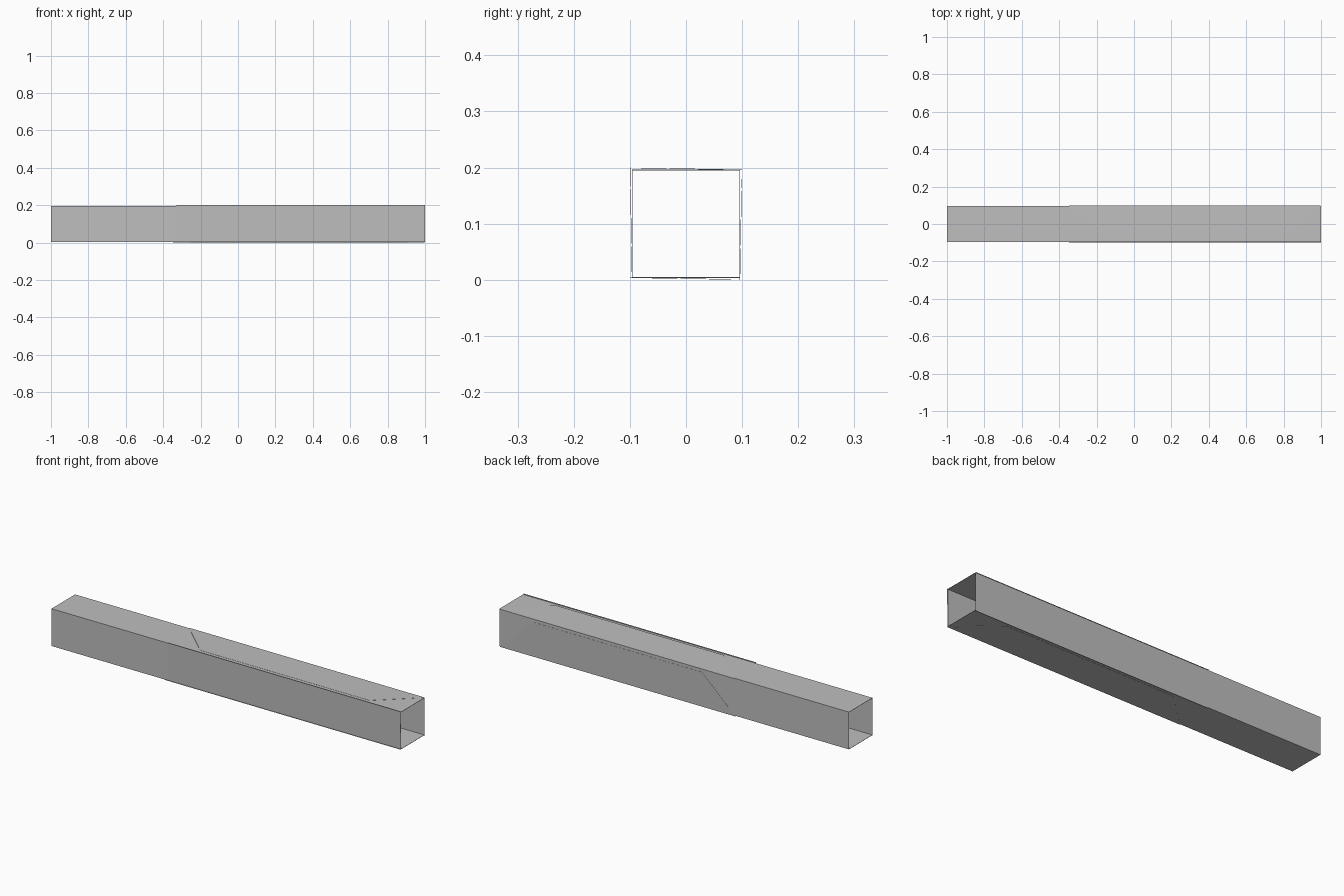
import bpy
import bmesh
from math import pi
from mathutils import Matrix, Vector

if "Cube" in bpy.data.objects:
    bpy.data.objects.remove(bpy.data.objects["Cube"], do_unlink=True)

HALF = 0.1        # half width of the beam
INNER = 0.0965    # outside of the straight sleeve
SHEET = 0.0008    # thickness of a folded sheet

grey = bpy.data.materials.new("sheet_grey")
grey.use_nodes = True
colour = (0.52, 0.52, 0.52, 1)
grey.diffuse_color = colour
grey.node_tree.nodes["Principled BSDF"].inputs["Base Color"].default_value = colour


def make_object(name, bm):
    bmesh.ops.recalc_face_normals(bm, faces=bm.faces)
    mesh = bpy.data.meshes.new(name)
    bm.to_mesh(mesh)
    bm.free()
    mesh.materials.append(grey)
    obj = bpy.data.objects.new(name, mesh)
    bpy.context.collection.objects.link(obj)


def lift(y, hinge):
    """Height of a sheet that rises from its hinge to its free edge."""
    return INNER + (HALF - INNER) * abs(hinge - y) / (2 * HALF)


def make_sheet(name, outline, hinge, angle):
    """Thin plate drawn as the top side, then turned about the beam axis."""
    bm = bmesh.new()
    top = [bm.verts.new((x, y, lift(y, hinge))) for x, y in outline]
    low = [bm.verts.new(v.co - Vector((0, 0, SHEET))) for v in top]
    bm.faces.new(top)
    bm.faces.new(low[::-1])
    for i in range(len(top)):
        j = (i + 1) % len(top)
        bm.faces.new((top[i], low[i], low[j], top[j]))
    turn = Matrix.Translation((0, 0, HALF)) @ Matrix.Rotation(angle, 4, "X")
    bm.transform(turn)
    make_object(name, bm)


# Open square sleeve along the whole length
bm = bmesh.new()
rings = []
for x in (-1, 1):
    for r in (INNER, INNER - 0.0015):
        corners = ((-r, -r), (r, -r), (r, r), (-r, r))
        rings.append([bm.verts.new((x, y, z + HALF)) for y, z in corners])
for a, b in ((0, 1), (1, 3), (3, 2), (2, 0)):
    for i in range(4):
        j = (i + 1) % 4
        bm.faces.new((rings[a][i], rings[a][j], rings[b][j], rings[b][i]))
make_object("square_sleeve", bm)

# Tapered flaps folded over the top, back and bottom
flap = ((-0.35, HALF), (1, HALF), (0.81, -0.08), (-0.16, -0.08))
for name, angle in (("top_flap", 0), ("back_flap", -pi / 2), ("bottom_flap", pi)):
    make_sheet(name, flap, HALF, angle)

# Outer front panel, hinged at the bottom and free at the top
panel = ((-0.33, -INNER), (1, -INNER), (1, HALF), (-0.33, HALF))
make_sheet("front_panel", panel, -INNER, pi / 2)
